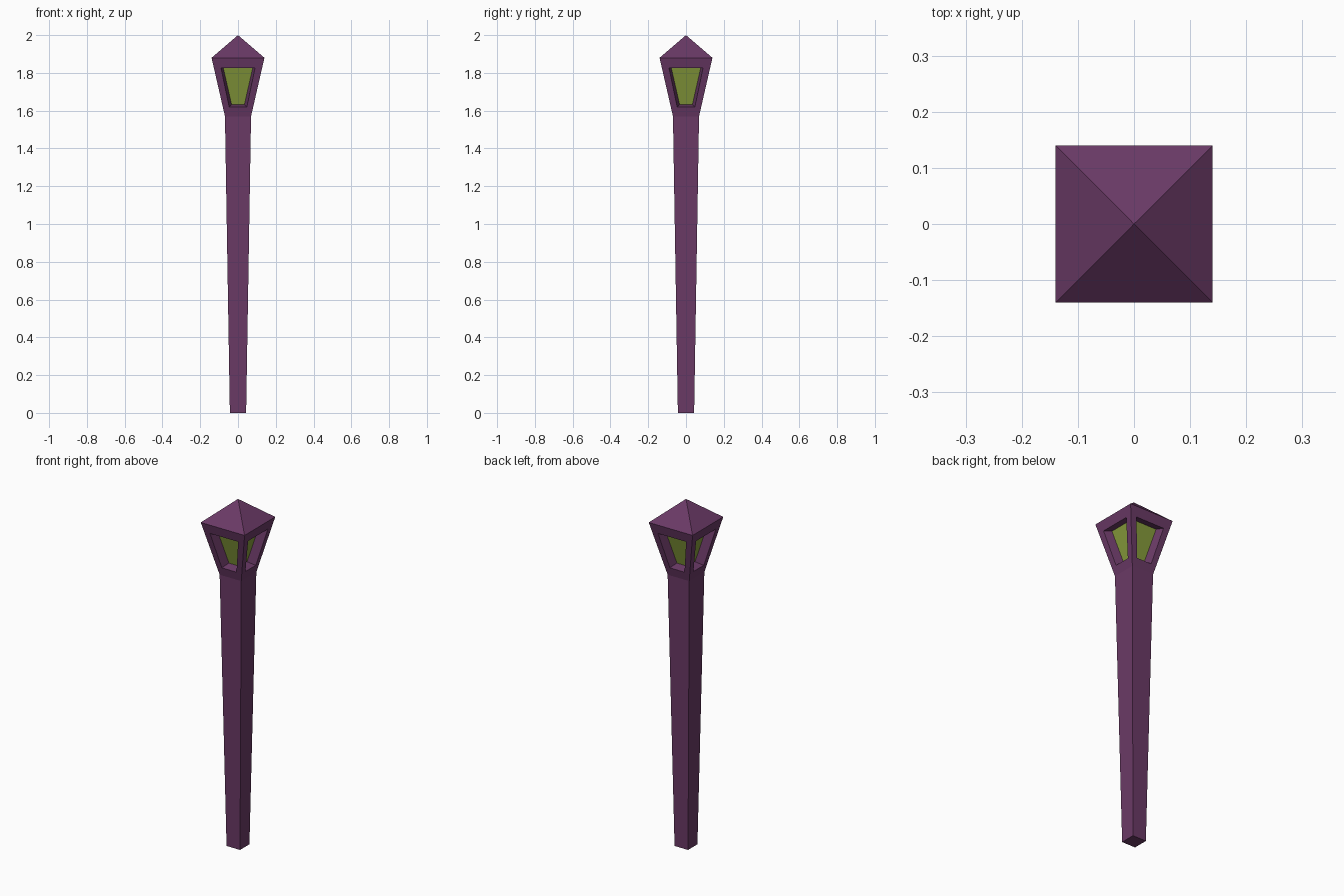
import bpy, bmesh
from mathutils import Vector, Matrix
from math import pi

if "Cube" in bpy.data.objects:
    bpy.data.objects.remove(bpy.data.objects["Cube"])


def material(name, rgb):
    m = bpy.data.materials.new(name)
    m.diffuse_color = (*rgb, 1)
    m.use_nodes = True
    m.node_tree.nodes["Principled BSDF"].inputs["Base Color"].default_value = m.diffuse_color
    return m


def four_sided(name, side_faces, mat):
    """Build one side (facing -y) and repeat it around z four times."""
    bm = bmesh.new()
    for k in range(4):
        rot = Matrix.Rotation(k * pi / 2, 3, 'Z')
        for face in side_faces:
            bm.faces.new([bm.verts.new(rot @ Vector(p)) for p in face])
    bmesh.ops.remove_doubles(bm, verts=bm.verts, dist=1e-5)
    bmesh.ops.recalc_face_normals(bm, faces=bm.faces)
    me = bpy.data.meshes.new(name)
    bm.to_mesh(me)
    bm.free()
    me.materials.append(mat)
    ob = bpy.data.objects.new(name, me)
    bpy.context.collection.objects.link(ob)
    return ob


def panel(z0, y0, w0, z1, y1, w1):
    """Trapezoid on the -y side: depth y and half width w at heights z0, z1."""
    return [(-w0, -y0, z0), (w0, -y0, z0), (w1, -y1, z1), (-w1, -y1, z1)]


def bridge(a, b):
    return [[a[i], a[(i + 1) % 4], b[(i + 1) % 4], b[i]] for i in range(4)]


purple = material("purple_paint", (0.145, 0.042, 0.133))
green = material("green_glass", (0.24, 0.33, 0.045))

FOOT, NECK, EAVE = 0.043, 0.069, 0.14
Z_NECK, Z_EAVE, Z_TOP = 1.57, 1.88, 2.0


def head_half(z):
    return NECK + (EAVE - NECK) * (z - Z_NECK) / (Z_EAVE - Z_NECK)


# Tapered post with closed foot
post_side = panel(0, FOOT, FOOT, Z_NECK, NECK, NECK)
four_sided("post", [post_side, [(0, 0, 0), post_side[1], post_side[0]]], purple)

# Lantern housing: framed openings with sloped reveals running in to the glass
outer = panel(Z_NECK, NECK, NECK, Z_EAVE, EAVE, EAVE)
opening = panel(1.62, head_half(1.62), 0.047, 1.825, head_half(1.825), 0.09)
inner = panel(1.633, 0.034, 0.034, 1.836, 0.08, 0.08)
four_sided("lantern_housing", bridge(outer, opening) + bridge(opening, inner), purple)

# Inner glass
four_sided("glass", [inner], green)

# Pyramid roof
four_sided("roof", [[(-EAVE, -EAVE, Z_EAVE), (EAVE, -EAVE, Z_EAVE), (0, 0, Z_TOP)]], purple)
